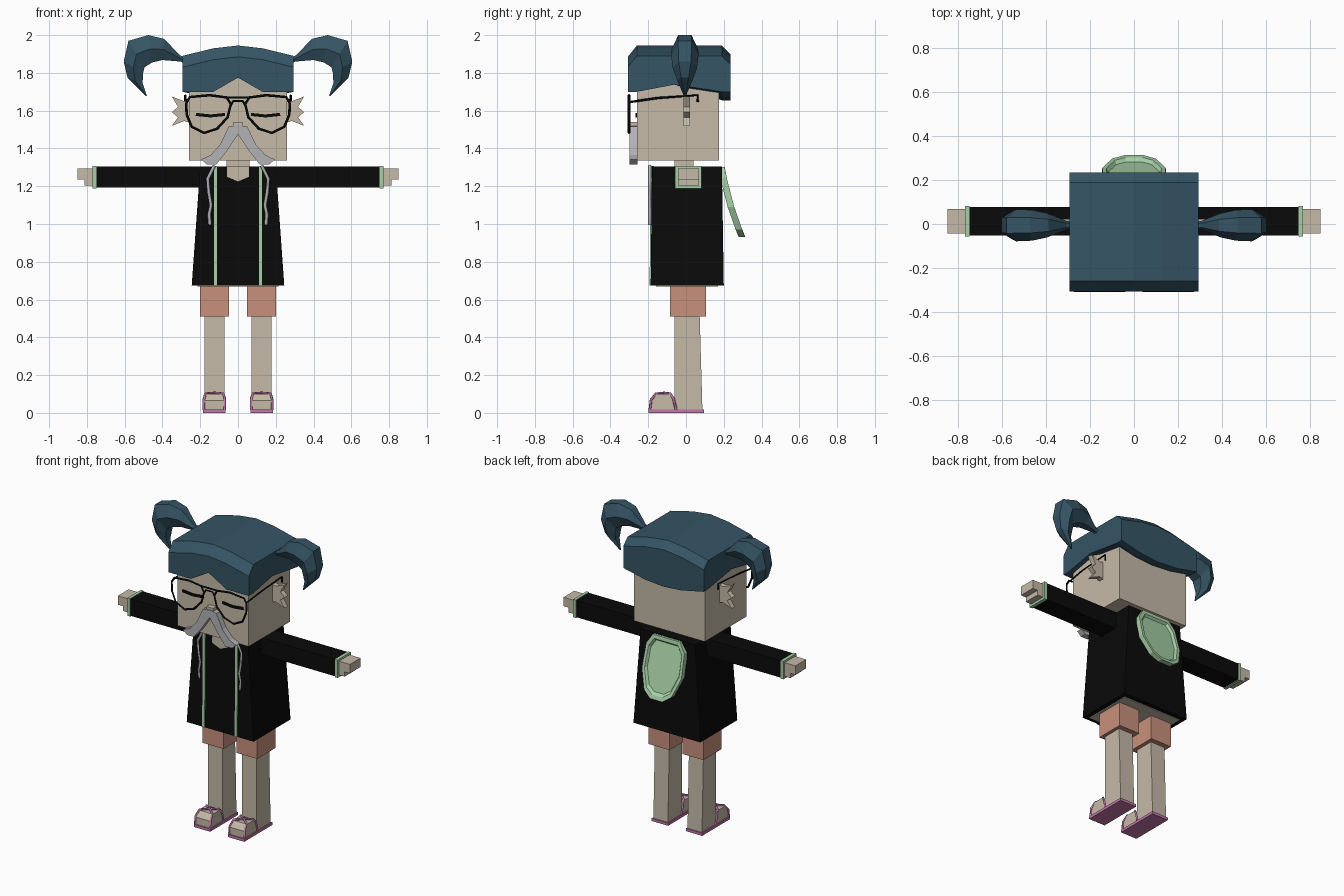
import bpy
import bmesh
import math
from mathutils import Vector

default_cube = bpy.data.objects.get("Cube")
if default_cube:
    bpy.data.objects.remove(default_cube, do_unlink=True)


def make_material(name, red, green, blue):
    material = bpy.data.materials.new(name)
    material.use_nodes = True
    colour = (red, green, blue, 1.0)
    material.diffuse_color = colour
    material.node_tree.nodes["Principled BSDF"].inputs["Base Color"].default_value = colour
    return material


skin = make_material("skin beige", .56, .49, .39)
hair_blue = make_material("hair teal", .036, .09, .13)
black = make_material("cloth black", .003, .003, .003)
mint = make_material("trim mint", .38, .63, .38)
coral = make_material("shorts coral", .58, .28, .2)
grey = make_material("whisker grey", .45, .45, .47)
pink = make_material("sandal pink", .55, .18, .4)


def build(name, verts, faces, material):
    """Turn points and faces into a flat-shaded object with outward normals."""
    mesh = bpy.data.meshes.new(name)
    mesh.from_pydata([tuple(v) for v in verts], [], faces)
    bm = bmesh.new()
    bm.from_mesh(mesh)
    bmesh.ops.recalc_face_normals(bm, faces=bm.faces[:])
    bm.to_mesh(mesh)
    bm.free()
    mesh.materials.append(material)
    obj = bpy.data.objects.new(name, mesh)
    bpy.context.collection.objects.link(obj)
    return obj


def loft(name, rings, material):
    """Skin equal-length rings and cap both ends."""
    n, last = len(rings[0]), len(rings) - 1
    faces = [(r * n + i, r * n + (i + 1) % n, (r + 1) * n + (i + 1) % n, (r + 1) * n + i)
             for r in range(last) for i in range(n)]
    faces += [tuple(range(n)), tuple(range(last * n, (last + 1) * n))]
    return build(name, [p for ring in rings for p in ring], faces, material)


def rect(x, y, z):
    return [(x[0], y[0], z), (x[1], y[0], z), (x[1], y[1], z), (x[0], y[1], z)]


def box(name, x, y, z, material, top_x=None, top_y=None):
    return loft(name, [rect(x, y, z[0]), rect(top_x or x, top_y or y, z[1])], material)


def plate(name, outline, y, material):
    """Extrude an (x, z) outline along y."""
    return loft(name, [[(px, d, pz) for px, pz in outline] for d in y], material)


def tube(name, points, radius, material, closed=False):
    curve = bpy.data.curves.new(name, "CURVE")
    curve.dimensions = "3D"
    curve.bevel_depth = radius
    curve.bevel_resolution = 0
    curve.use_fill_caps = True
    spline = curve.splines.new("POLY")
    spline.points.add(len(points) - 1)
    for point, co in zip(spline.points, points):
        point.co = (*co, 1)
    spline.use_cyclic_u = closed
    curve.materials.append(material)
    obj = bpy.data.objects.new(name, curve)
    bpy.context.collection.objects.link(obj)
    bpy.ops.object.select_all(action="DESELECT")
    obj.select_set(True)
    bpy.context.view_layer.objects.active = obj
    bpy.ops.object.convert(target="MESH")
    return obj


def span(side, a, b):
    return tuple(sorted((side * a, side * b)))


# Head, nose and neck
box("head", (-.26, .26), (-.26, .175), (1.337, 1.82), skin)
box("nose", (-.025, .025), (-.295, -.25), (1.51, 1.54), skin)
box("neck", (-.06, .06), (-.06, .04), (1.2, 1.36), skin)

# Hair cap: a lattice of columns with an arched top and a notched fringe
xs = (-.295, -.13, 0, .13, .295)
rows = [  # depth, top drop, bottom heights from centre outwards
    (-.308, .06, (1.775, 1.70, 1.70)),
    (-.26, 0, (1.775, 1.70, 1.70)),
    (-.06, 0, (1.75, 1.75, 1.738)),
    (.19, 0, (1.655, 1.665, 1.70)),
    (.235, .045, (1.655, 1.665, 1.70)),
]
arch = (1.945, 1.93, 1.89)
rings = []
for depth, drop, hem in rows:
    top = [(x, depth, arch[abs(i - 2)] - drop) for i, x in enumerate(xs)]
    bottom = [(x, depth, hem[abs(i - 2)]) for i, x in enumerate(xs)]
    rings.append(top + bottom[::-1])
loft("hair_cap", rings, hair_blue)

# Torso, neckline and underside
box("coat", (-.245, .245), (-.187, .2), (.675, 1.305), black, (-.2, .2), (-.18, .19))
box("body_underside", (-.215, .215), (-.16, .17), (.67, .68), skin)
plate("neckline", [(-.058, 1.306), (-.058, 1.25), (0, 1.225), (.058, 1.25), (.058, 1.306)],
      (-.187, -.178), skin)

# Hood hanging down the back: raised rim around a shallow dish
half = [(.10, 1.303), (.14, 1.24), (.145, 1.09), (.10, .97), (.045, .932)]
outline = half + [(-x, z) for x, z in reversed(half)]


def hood_depth(z):
    t = (1.303 - z) / .37
    return .205 + .06 * t + .048 * t * t


def hood_ring(scale, lift):
    ring = []
    for x, z in outline:
        z = 1.12 + (z - 1.12) * scale
        ring.append((x * scale, hood_depth(z) + lift, z))
    return ring


loft("hood", [hood_ring(1, -.035), hood_ring(1, 0), hood_ring(.87, 0), hood_ring(.8, -.015)], mint)

# Shapes shared by the two sides
ear_shape = [(.25, 1.655), (.285, 1.65), (.35, 1.675), (.318, 1.62), (.35, 1.592),
             (.318, 1.565), (.35, 1.52), (.285, 1.545), (.25, 1.535)]
lens_shape = [(.255, 1.672), (.15, 1.682), (.06, 1.67), (.038, 1.635), (.055, 1.565),
              (.11, 1.505), (.18, 1.482), (.245, 1.515), (.272, 1.58), (.274, 1.64)]
whisker_shape = [(0, 1.525), (.05, 1.515), (.095, 1.42), (.145, 1.365), (.195, 1.342),
                 (.165, 1.315), (.115, 1.315), (.06, 1.385), (0, 1.475)]
eye_shape = [(.07, 1.588), (.145, 1.58), (.22, 1.588), (.225, 1.572), (.145, 1.564), (.068, 1.572)]
string_path = [(.125, 1.31), (.16, 1.24), (.155, 1.17), (.143, 1.1), (.153, 1.05), (.148, .995)]

# Pigtail stations: outer point, inner point, half width in depth
pigtail = [
    ((.27, 1.875), (.27, 1.845), .015), ((.31, 1.895), (.305, 1.86), .02),
    ((.39, 1.98), (.40, 1.868), .055), ((.475, 2.0), (.455, 1.855), .07),
    ((.58, 1.97), (.495, 1.83), .073), ((.605, 1.86), (.503, 1.795), .065),
    ((.585, 1.775), (.505, 1.745), .04), ((.488, 1.677), (.482, 1.677), .005),
]


def pigtail_ring(side, outer, inner, width):
    mid = (Vector(outer) + Vector(inner)) / 2
    reach = (Vector(outer) - Vector(inner)) / 2
    ring = []
    for k in range(6):
        angle = math.radians(60 * k + 30)
        p = mid + reach * math.cos(angle) / math.cos(math.pi / 6)
        ring.append((side * p.x, width * math.sin(angle) - .006, p.y))
    return ring


for side, label in ((1, "left_"), (-1, "right_")):
    def mirrored(shape):
        return [(side * x, z) for x, z in shape]

    # Hair and face
    loft(label + "pigtail", [pigtail_ring(side, *station) for station in pigtail], hair_blue)
    plate(label + "ear", mirrored(ear_shape), (-.012, .022), skin)
    plate(label + "closed_eye", mirrored(eye_shape), (-.267, -.259), black)
    plate(label + "moustache", mirrored(whisker_shape), (-.298, -.258), grey)

    # Glasses
    tube(label + "lens_rim", [(x, -.302, z) for x, z in mirrored(lens_shape)], .007, black, True)
    tube(label + "temple", [(side * .272, -.302, 1.645), (side * .279, -.15, 1.667),
                            (side * .279, .062, 1.682), (side * .279, .062, 1.645)], .006, black)

    # Coat front edge and hanging string
    edge = span(side, .11, .128)
    box(label + "coat_trim", edge, (-.193, -.18), (.675, 1.306), mint, edge, (-.186, -.17))
    tube(label + "string", [(x, -.192, z) for x, z in mirrored(string_path)], .009, grey)

    # Arm
    box(label + "sleeve", span(side, .15, .752), (-.053, .077), (1.192, 1.304), black)
    box(label + "cuff", span(side, .75, .77), (-.057, .081), (1.188, 1.307), mint)
    box(label + "hand", span(side, .76, .85), (-.043, .068), (1.235, 1.294), skin)
    box(label + "palm", span(side, .76, .812), (-.043, .068), (1.203, 1.24), skin)

    # Leg and foot
    leg = span(side, .072, .178)
    box(label + "shorts", span(side, .047, .2), (-.085, .105), (.51, .7), coral)
    box(label + "leg", leg, (-.06, .087), (.015, .53), skin, leg, (-.06, .072))
    foot_profile = [(-.05, .015), (-.19, .015), (-.19, .065), (-.16, .1), (-.08, .1), (-.05, .075)]
    loft(label + "foot", [[(x, y, z) for y, z in foot_profile] for x in leg], skin)
    box(label + "sandal_sole", span(side, .065, .185), (-.198, .095), (0, .018), pink)
    for cross in (1, -1):
        arc = [(1, -.052, .015), (1, -.066, .075), (.85, -.085, .103), (0, -.12, .107),
               (-.85, -.158, .103), (-1, -.185, .07), (-1, -.192, .015)]
        tube(label + "sandal_strap", [(side * .125 + cross * .055 * u, y, z) for u, y, z in arc],
             .007, pink)

# Glasses bridges
tube("upper_bridge", [(-.06, -.302, 1.67), (.06, -.302, 1.67)], .006, black)
tube("lower_bridge", [(-.04, -.302, 1.625), (-.024, -.302, 1.652),
                      (.024, -.302, 1.652), (.04, -.302, 1.625)], .006, black)
